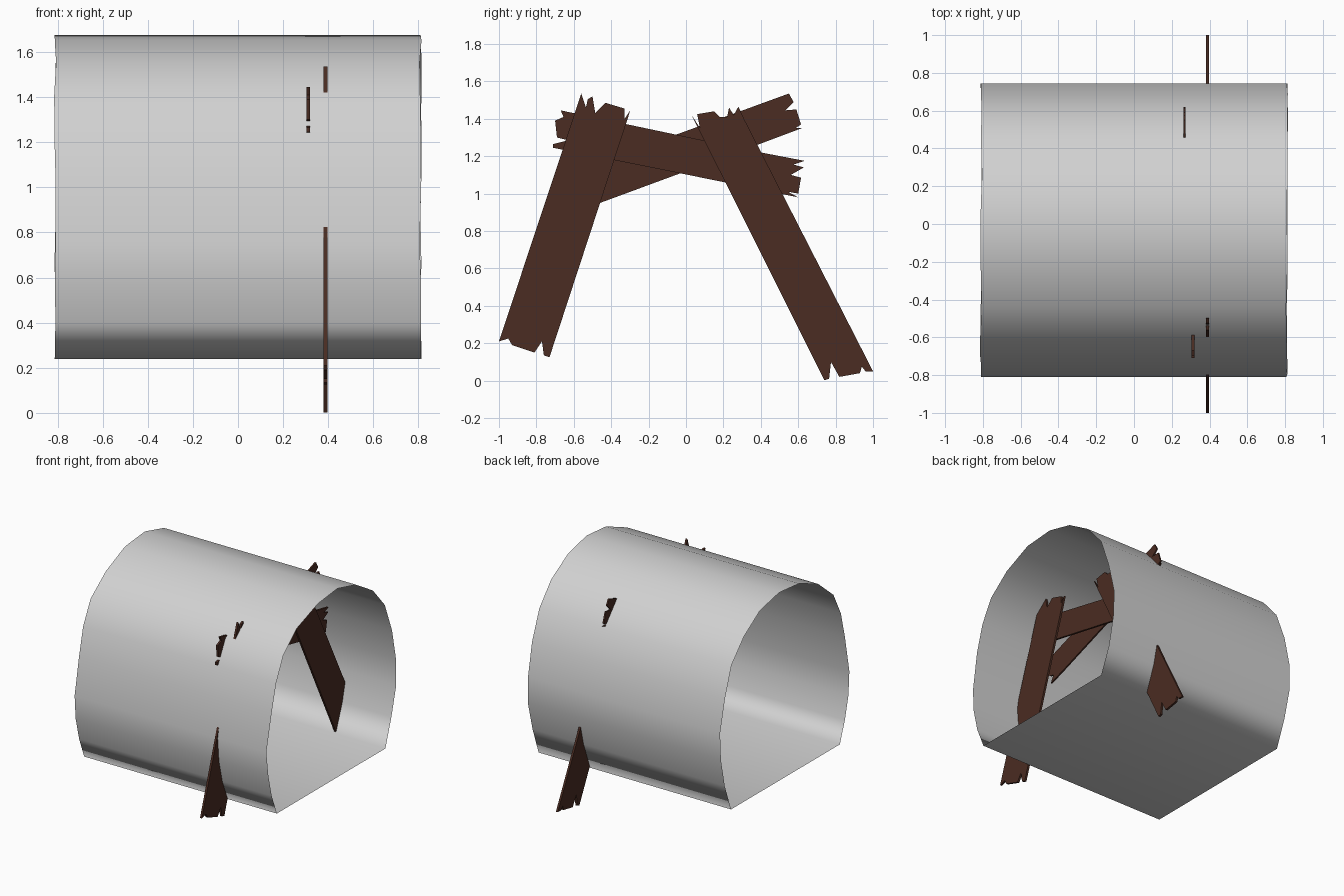
import bpy, bmesh, math, random

if "Cube" in bpy.data.objects:
    bpy.data.objects.remove(bpy.data.objects["Cube"])

random.seed(3)


def material(name, rgb):
    m = bpy.data.materials.new(name)
    m.diffuse_color = (*rgb, 1)
    m.use_nodes = True
    m.node_tree.nodes["Principled BSDF"].inputs["Base Color"].default_value = m.diffuse_color
    return m


def finish(bm, name, mat):
    me = bpy.data.meshes.new(name)
    bm.to_mesh(me)
    bm.free()
    me.materials.append(mat)
    ob = bpy.data.objects.new(name, me)
    bpy.context.collection.objects.link(ob)
    return ob


grey = material("pale grey rock", (0.64, 0.64, 0.64))
brown = material("dark brown wood", (0.069, 0.025, 0.016))

# Tunnel lining: horseshoe profile (y, z), open ends, zero-thickness shell
profile = [(-.69, .24), (-.755, .40), (-.795, .57), (-.81, .75), (-.757, 1.03),
           (-.70, 1.235), (-.61, 1.41), (-.44, 1.555), (-.20, 1.652),
           (.04, 1.675), (.26, 1.62), (.46, 1.50), (.605, 1.335), (.69, 1.11),
           (.745, .87), (.742, .67), (.69, .45), (.61, .24)]
bm = bmesh.new()
rings = []
for x in (-.81, .81):
    rings.append([bm.verts.new((x + random.uniform(-.005, .005), y, z))
                  for y, z in profile])
a, b = rings
for i in range(len(profile)):
    j = (i + 1) % len(profile)
    f = bm.faces.new((a[i], b[i], b[j], a[j]))
    f.smooth = True
tunnel = finish(bm, "tunnel_lining", grey)
tunnel.modifiers.new("floor weighted shading", 'WEIGHTED_NORMAL')


# Plank: splintered outline in the y-z plane, extruded along x
def plank(name, x, outline, thick=.016):
    bm = bmesh.new()
    face = bm.faces.new([bm.verts.new((x - thick / 2, y, z)) for y, z in outline])
    ext = bmesh.ops.extrude_face_region(bm, geom=[face])
    for v in ext["geom"]:
        if isinstance(v, bmesh.types.BMVert):
            v.co.x += thick
    # close the back if the extrusion dropped the first cap
    if face.is_valid is False or len([f for f in bm.faces if len(f.verts) > 4]) < 2:
        bmesh.ops.holes_fill(bm, edges=bm.edges[:], sides=0)
    bmesh.ops.recalc_face_normals(bm, faces=bm.faces[:])
    bmesh.ops.triangulate(bm, faces=[f for f in bm.faces if len(f.verts) > 4])
    finish(bm, name, brown)


# Leaning posts
plank("front_post", .388, [
    (-1, .21), (-.95, .225), (-.93, .19), (-.81, .15), (-.77, .21),
    (-.76, .135), (-.73, .125), (-.32, 1.375), (-.298, 1.445), (-.328, 1.40),
    (-.33, 1.455), (-.43, 1.485), (-.485, 1.43), (-.50, 1.52),
    (-.525, 1.505), (-.535, 1.46), (-.56, 1.535)])
plank("back_post", .388, [
    (.74, .002), (.765, .01), (.775, .10), (.82, .02), (.93, .04),
    (.94, .075), (.96, .05), (1, .05), (.31, 1.40), (.28, 1.465),
    (.255, 1.42), (.23, 1.46), (.22, 1.41), (.18, 1.41), (.15, 1.44),
    (.06, 1.425), (.075, 1.35), (.03, 1.42)])

# Crossed lintel boards
plank("falling_lintel", .312, [
    (-.67, 1.445), (-.655, 1.41), (-.70, 1.39), (-.69, 1.30), (-.63, 1.285),
    (-.71, 1.265), (-.71, 1.245), (.21, 1.06), (.60, .98), (.545, 1.01),
    (.60, 1.0), (.615, 1.085), (.56, 1.10), (.63, 1.14), (.575, 1.155),
    (.635, 1.175), (.40, 1.22)])
plank("rising_lintel", .267, [
    (-.64, 1.10), (-.60, 1.06), (-.65, 1.03), (-.60, .97), (-.56, .96),
    (-.59, .905), (-.46, .95), (.38, 1.26), (.62, 1.35), (.585, 1.35),
    (.615, 1.37), (.59, 1.45), (.53, 1.445), (.575, 1.49), (.55, 1.535),
    (-.04, 1.32)], .012)
